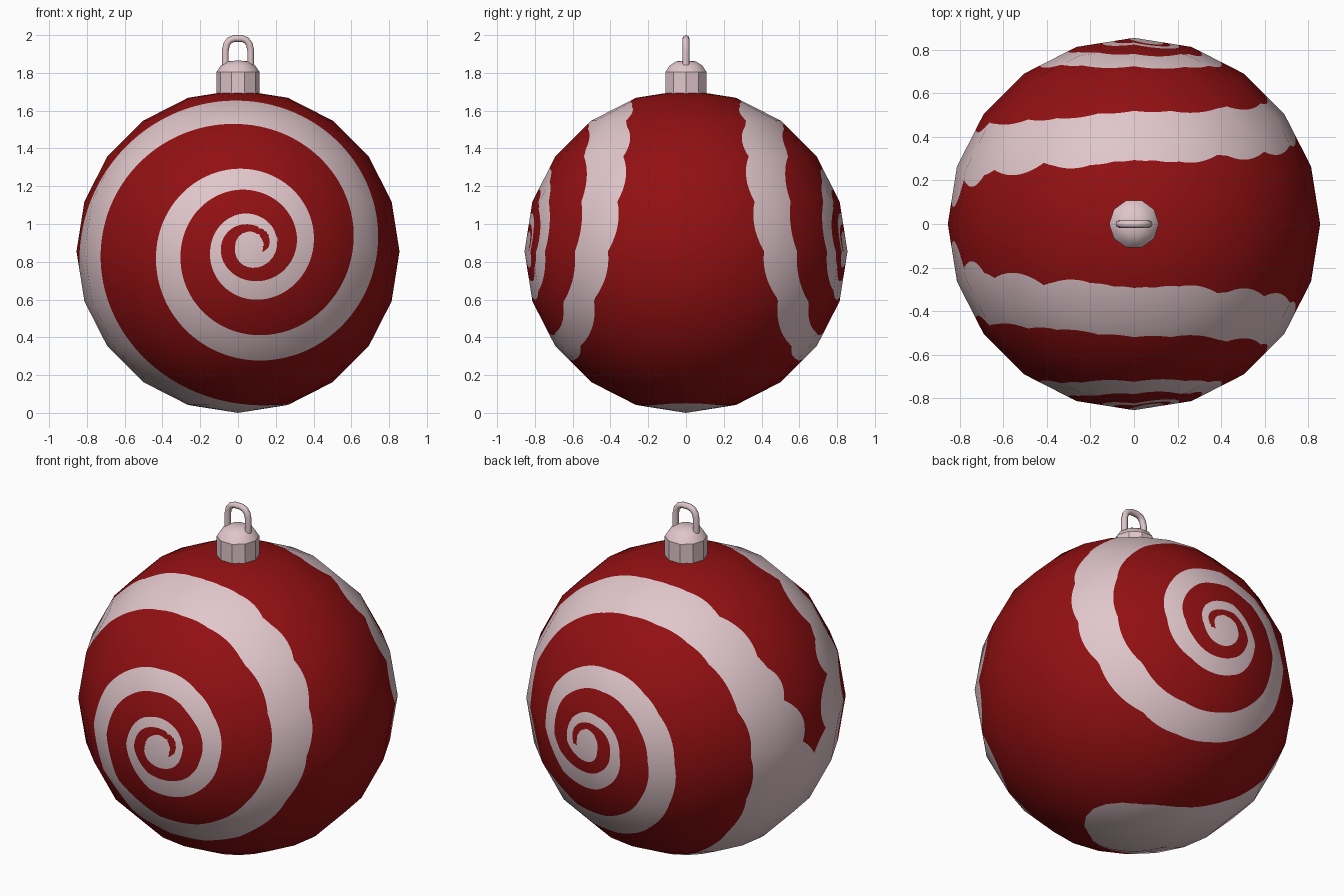
import bpy, bmesh, math
from mathutils import Vector

if "Cube" in bpy.data.objects:
    bpy.data.objects.remove(bpy.data.objects["Cube"])

R = 0.855                      # ball radius, also its centre height
CX, CZ = 0.06, 0.03            # spiral centre relative to the ball centre
# stripe edges every quarter turn, from the middle outward (starts pointing left)
INNER = [0, 0, .105, .113, .15, .185, .25, .295, .36, .47, .55, .64, .785, .842, .99]
OUTER = [.075, .115, .147, .17, .205, .283, .34, .405, .49, .605, .68, .765, .896, 1.02, 1.15]


def material(name, rgb):
    m = bpy.data.materials.new(name)
    m.diffuse_color = (*rgb, 1)
    m.use_nodes = True
    m.node_tree.nodes["Principled BSDF"].inputs["Base Color"].default_value = m.diffuse_color
    return m


red = material("deep_red", (.285, .005, .006))
pale = material("pale_pink", (.75, .57, .60))


def add_object(name, bm, mats):
    me = bpy.data.meshes.new(name)
    bm.normal_update()
    bm.to_mesh(me)
    bm.free()
    for m in mats:
        me.materials.append(m)
    ob = bpy.data.objects.new(name, me)
    bpy.context.collection.objects.link(ob)
    return ob


def sample(table, k):
    """Smooth interpolation of a quarter-turn table (k starts at -1)."""
    u = min(max(k + 1, 0), len(table) - 1)
    i = min(int(u), len(table) - 2)
    t = u - i
    a, b, c, d = (table[min(max(j, 0), len(table) - 1)] for j in range(i - 1, i + 3))
    return b + .5 * t * (c - a + t * (2 * a - 5 * b + 4 * c - d + t * (3 * (b - c) + d - a)))


def stripe(p):
    """Positive inside the spiral stripe, seen straight along y."""
    x, z = p.x - CX, p.z - CZ
    r = math.hypot(x, z)
    best = .075 - r
    k = (math.atan2(z, x) / (math.pi / 2) + 1) % 4 - 4
    while k <= 13:
        if k >= -1:
            best = max(best, min(r - sample(INNER, k), sample(OUTER, k) - r))
        k += 4
    return best


# Ball: faceted sphere, subdivided flat, then cut along the stripe edges
bm = bmesh.new()
bmesh.ops.create_uvsphere(bm, u_segments=20, v_segments=10, radius=R)
bmesh.ops.triangulate(bm, faces=bm.faces[:])
bmesh.ops.subdivide_edges(bm, edges=bm.edges[:], cuts=9, use_grid_fill=True)
bmesh.ops.triangulate(bm, faces=[f for f in bm.faces if len(f.verts) > 3])
val = {v: stripe(v.co) for v in bm.verts}
cuts = set()
for e in [e for e in bm.edges if (val[e.verts[0]] >= 0) != (val[e.verts[1]] >= 0)]:
    a, b = e.verts
    t = val[a] / (val[a] - val[b])
    cuts.add(bmesh.utils.edge_split(e, a, min(max(t, .02), .98))[1])
for f in bm.faces[:]:
    vs = [v for v in f.verts if v in cuts]
    if len(vs) == 2:
        bmesh.utils.face_split(f, vs[0], vs[1])
for f in bm.faces:
    f.material_index = 1 if stripe(f.calc_center_median()) > 0 else 0
    f.smooth = True
ball = add_object("ball", bm, [red, pale])
ball.data.normals_split_custom_set_from_vertices([v.co.normalized() for v in ball.data.vertices])
ball.location.z = R

# Cap: ten-sided collar with a rounded top
bm = bmesh.new()
profile = [(.114, 1.68), (.114, 1.805), (.092, 1.838), (.055, 1.861)]
rings = [[bm.verts.new((r * math.cos(i * math.pi / 5), r * math.sin(i * math.pi / 5), z))
          for i in range(10)] for r, z in profile]
for n, (lo, hi) in enumerate(zip(rings, rings[1:])):
    for i in range(10):
        j = (i + 1) % 10
        bm.faces.new((lo[i], lo[j], hi[j], hi[i])).smooth = n > 0
tip = bm.verts.new((0, 0, 1.866))
for i in range(10):
    bm.faces.new((rings[-1][i], rings[-1][(i + 1) % 10], tip)).smooth = True
bm.faces.new(rings[0][::-1])
for e in bm.edges:
    if all(v in rings[1] for v in e.verts):
        e.smooth = False
add_object("cap", bm, [pale])

# Hanging loop: round wire bent into an arch in the xz plane
half = [(.067, 1.835), (.067, 1.92), (.060, 1.953), (.044, 1.973), (.020, 1.982)]
path = [Vector((x, 0, z)) for x, z in half] + [Vector((-x, 0, z)) for x, z in half[::-1]]
bm = bmesh.new()
loops = []
for i, p in enumerate(path):
    d = (path[min(i + 1, len(path) - 1)] - path[max(i - 1, 0)]).normalized()
    side = d.cross(Vector((0, 1, 0)))
    loops.append([bm.verts.new(p + .018 * (side * math.cos(a) + Vector((0, math.sin(a), 0))))
                  for a in (j * math.pi / 4 for j in range(8))])
for lo, hi in zip(loops, loops[1:]):
    for i in range(8):
        j = (i + 1) % 8
        bm.faces.new((lo[i], lo[j], hi[j], hi[i])).smooth = True
bm.faces.new(loops[0])
bm.faces.new(loops[-1])
bmesh.ops.recalc_face_normals(bm, faces=bm.faces[:])
add_object("hanging_loop", bm, [pale])
